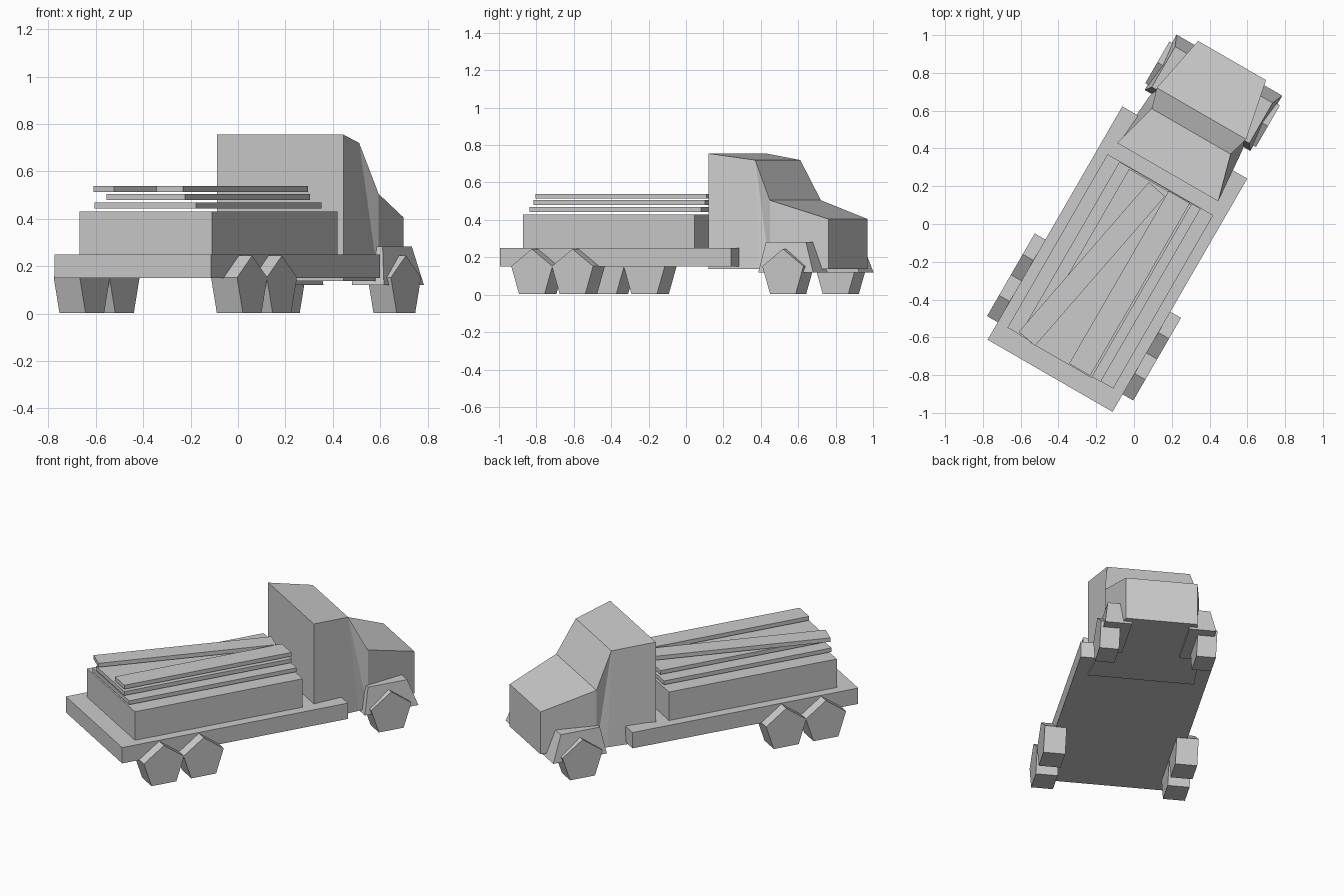
import bpy, bmesh, math
from mathutils import Matrix

if "Cube" in bpy.data.objects:
    bpy.data.objects.remove(bpy.data.objects["Cube"])

# The truck is modelled along +y about its own centre line, then turned 30 degrees
CX = 0.017
TURN = Matrix.Rotation(math.radians(-30), 4, 'Z') @ Matrix.Translation((CX, 0, 0))


def finish(name, verts, faces):
    mesh = bpy.data.meshes.new(name)
    mesh.from_pydata(verts, [], faces)
    bm = bmesh.new()
    bm.from_mesh(mesh)
    bm.transform(TURN)
    bmesh.ops.recalc_face_normals(bm, faces=bm.faces)
    bm.to_mesh(mesh)
    bm.free()
    ob = bpy.data.objects.new(name, mesh)
    bpy.context.collection.objects.link(ob)
    return ob


def loft(name, left, right, sides=None):
    """Bridge two matching outlines; sides gives the cap faces."""
    n = len(left)
    sides = sides or [tuple(range(n))]
    faces = [(i, (i + 1) % n, (i + 1) % n + n, i + n) for i in range(n)]
    faces += [tuple(s) for s in sides]
    faces += [tuple(i + n for i in reversed(s)) for s in sides]
    return finish(name, left + right, faces)


def box(name, x0, x1, y0, y1, z0, z1, angle=0):
    """Box, optionally swung about its rear left corner."""
    c, s = math.cos(math.radians(angle)), math.sin(math.radians(angle))

    def ring(x):
        pts = [(y0, z0), (y1, z0), (y1, z1), (y0, z1)]
        return [(x0 + (x - x0) * c + (y - y0) * s,
                 y0 - (x - x0) * s + (y - y0) * c, z) for y, z in pts]
    return loft(name, ring(x0), ring(x1))


# Flat bed and cargo block
box("flat_bed", -0.382, 0.382, -0.918, 0.508, 0.15, 0.25)
box("cargo_block", -0.323, 0.323, -0.81, 0.25, 0.25, 0.43)

# Stacked boards on the cargo
box("wide_board", -0.248, 0.248, -0.812, 0.247, 0.443, 0.468)
box("middle_board", -0.185, 0.196, -0.818, 0.24, 0.48, 0.505)
box("straight_plank", 0.055, 0.184, -0.812, 0.243, 0.514, 0.539)
box("slanted_plank", -0.26, -0.146, -0.799, 0.25, 0.514, 0.539, 11)

# Cab with tapering bonnet: half width, y, z around the side outline
cab = [(0.309, 0.327, 0.138), (0.285, 0.62, 0.138), (0.273, 0.685, 0.138),
       (0.208, 1.009, 0.138), (0.208, 1.009, 0.405), (0.273, 0.685, 0.505),
       (0.241, 0.576, 0.72), (0.309, 0.327, 0.755)]
loft("cab", [(-w, y, z) for w, y, z in cab], cab,
     [(0, 1, 6, 7), (1, 2, 6), (2, 5, 6), (2, 3, 4, 5)])

# Wheel guards: outer side leans inwards
arch = [(0.643, 0.12), (0.981, 0.12), (0.922, 0.282), (0.675, 0.282)]
outer = [0.323, 0.323, 0.298, 0.298]


def wheel(name, side, inner, outer_x, y):
    """Five-sided wheel standing on a flat face."""
    r = 0.1335
    ring = [(y + r * math.sin(k * math.tau / 5),
             r * math.cos(math.pi / 5) + 0.003 + r * math.cos(k * math.tau / 5))
            for k in range(5)]
    loft(name, [(side * inner, a, b) for a, b in ring],
         [(side * outer_x, a, b) for a, b in ring])


for side, tag in ((-1, "left"), (1, "right")):
    loft("wheel_guard_" + tag, [(side * 0.167, y, z) for y, z in arch],
         [(side * w, y, z) for w, (y, z) in zip(outer, arch)])
    wheel("front_wheel_" + tag, side, 0.225, 0.338, 0.803)
    wheel("middle_wheel_" + tag, side, 0.32, 0.447, -0.433)
    wheel("rear_wheel_" + tag, side, 0.32, 0.447, -0.684)
